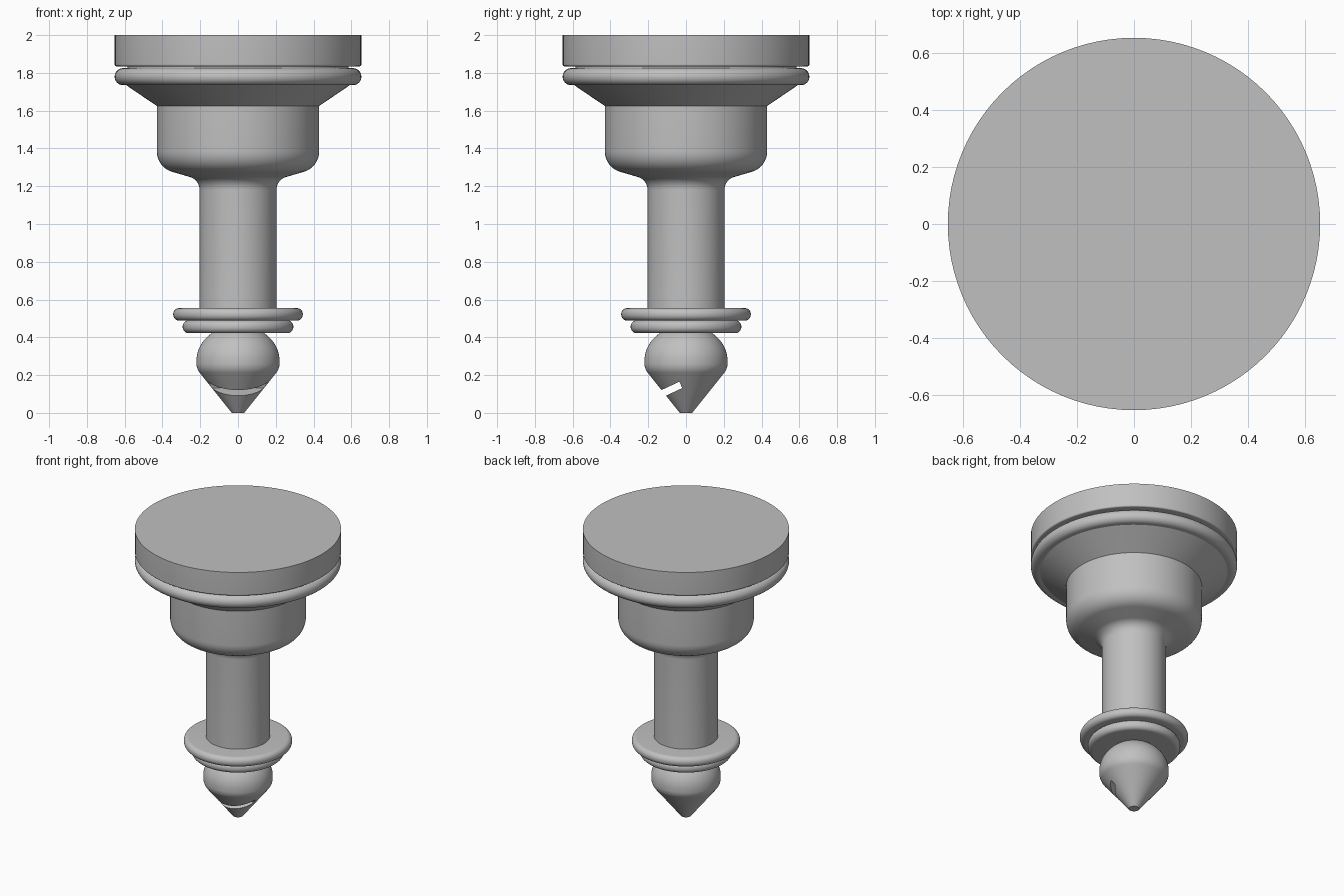
import bpy
import bmesh
import math
from mathutils import Vector

old = bpy.data.objects.get("Cube")
if old:
    bpy.data.objects.remove(old, do_unlink=True)

SEGMENTS = 96

# One grey material for the whole model
GREY = (0.53, 0.53, 0.53, 1)
grey = bpy.data.materials.new("plain grey")
grey.use_nodes = True
grey.diffuse_color = GREY
grey.node_tree.nodes["Principled BSDF"].inputs["Base Color"].default_value = GREY


def fillet(before, corner, after, radius, steps=10):
    """Points of a circular arc rounding off a profile corner."""
    c = Vector(corner)
    a = (Vector(before) - c).normalized()
    b = (Vector(after) - c).normalized()
    half = a.angle(b) / 2
    centre = c + (a + b).normalized() * (radius / math.sin(half))
    start = c + a * (radius / math.tan(half)) - centre
    end = c + b * (radius / math.tan(half)) - centre
    turn = start.angle(end)
    points = []
    for i in range(steps + 1):
        t = i / steps
        p = start * math.sin((1 - t) * turn) + end * math.sin(t * turn)
        points.append(centre + p / math.sin(turn))
    return points


def rounded(corners):
    """Expand (radius, height, fillet) corners into a profile."""
    points = []
    for i, (r, z, f) in enumerate(corners):
        if f:
            points += fillet(corners[i - 1][:2], (r, z), corners[i + 1][:2], f)
        else:
            points.append(Vector((r, z)))
    return points


def shade(obj):
    bpy.ops.object.select_all(action="DESELECT")
    obj.select_set(True)
    bpy.context.view_layer.objects.active = obj
    bpy.ops.object.shade_smooth_by_angle(angle=math.radians(30))


def lathe(name, profile):
    """Turn a bottom-to-top profile around z into a closed solid."""
    bm = bmesh.new()
    rings = []
    for r, z in profile:
        ring = []
        for i in range(SEGMENTS):
            a = math.tau * i / SEGMENTS
            ring.append(bm.verts.new((r * math.cos(a), r * math.sin(a), z)))
        rings.append(ring)
    for low, high in zip(rings, rings[1:]):
        for i in range(SEGMENTS):
            j = (i + 1) % SEGMENTS
            bm.faces.new((low[i], low[j], high[j], high[i]))
    bm.faces.new(rings[0][::-1])
    bm.faces.new(rings[-1])
    mesh = bpy.data.meshes.new(name)
    bm.to_mesh(mesh)
    bm.free()
    mesh.materials.append(grey)
    obj = bpy.data.objects.new(name, mesh)
    bpy.context.collection.objects.link(obj)
    shade(obj)
    return obj


def disc(name, radius, bottom, top, edge, inner):
    """Flat disc with a rounded rim."""
    return lathe(name, rounded([(inner, bottom, 0), (radius, bottom, edge),
                                (radius, top, edge), (inner, top, 0)]))


# Head: flat cap, groove and rounded bead
lathe("cap", rounded([(0.5, 1.835, 0), (0.653, 1.835, 0.01), (0.653, 2, 0)]))
lathe("groove_neck", rounded([(0.585, 1.8, 0), (0.585, 1.85, 0)]))
disc("head_bead", 0.653, 1.735, 1.825, 0.0445, 0.5)

# Flare, collar and shaft
lathe("flare", rounded([(0.43, 1.625, 0), (0.592, 1.735, 0), (0.592, 1.76, 0)]))
lathe("collar_and_shaft", rounded([
    (0.203, 0.53, 0), (0.203, 1.234, 0.073), (0.43, 1.3, 0.113), (0.43, 1.64, 0)]))

# Two stacked rings above the tip
disc("upper_ring", 0.343, 0.488, 0.555, 0.032, 0.1)
disc("lower_ring", 0.293, 0.422, 0.49, 0.032, 0.1)

# Pointed tip: cone below, dome above
tip_profile = rounded([(0.033, 0, 0), (0.22, 0.234, 0.08), (0.22, 0.275, 0)])
for i in range(1, 13):
    a = math.radians(55) * i / 12
    tip_profile.append(Vector((0.22 * math.cos(a), 0.275 + 0.19 * math.sin(a))))
tip = lathe("tip", tip_profile)

# Slanted slot cut into the front of the tip
bpy.ops.mesh.primitive_cube_add(size=1, location=(0, -0.118, 0.106),
                                rotation=(math.radians(25), 0, 0))
cutter = bpy.context.object
cutter.name = "slot_cutter"
cutter.scale = (1, 0.2, 0.037)
cutter.hide_render = True
cutter.data.materials.append(grey)
cut = tip.modifiers.new("slot", "BOOLEAN")
cut.operation = "DIFFERENCE"
cut.solver = "EXACT"
cut.object = cutter
bpy.context.view_layer.objects.active = tip
bpy.ops.object.modifier_apply(modifier=cut.name)
bpy.data.objects.remove(cutter, do_unlink=True)
shade(tip)
